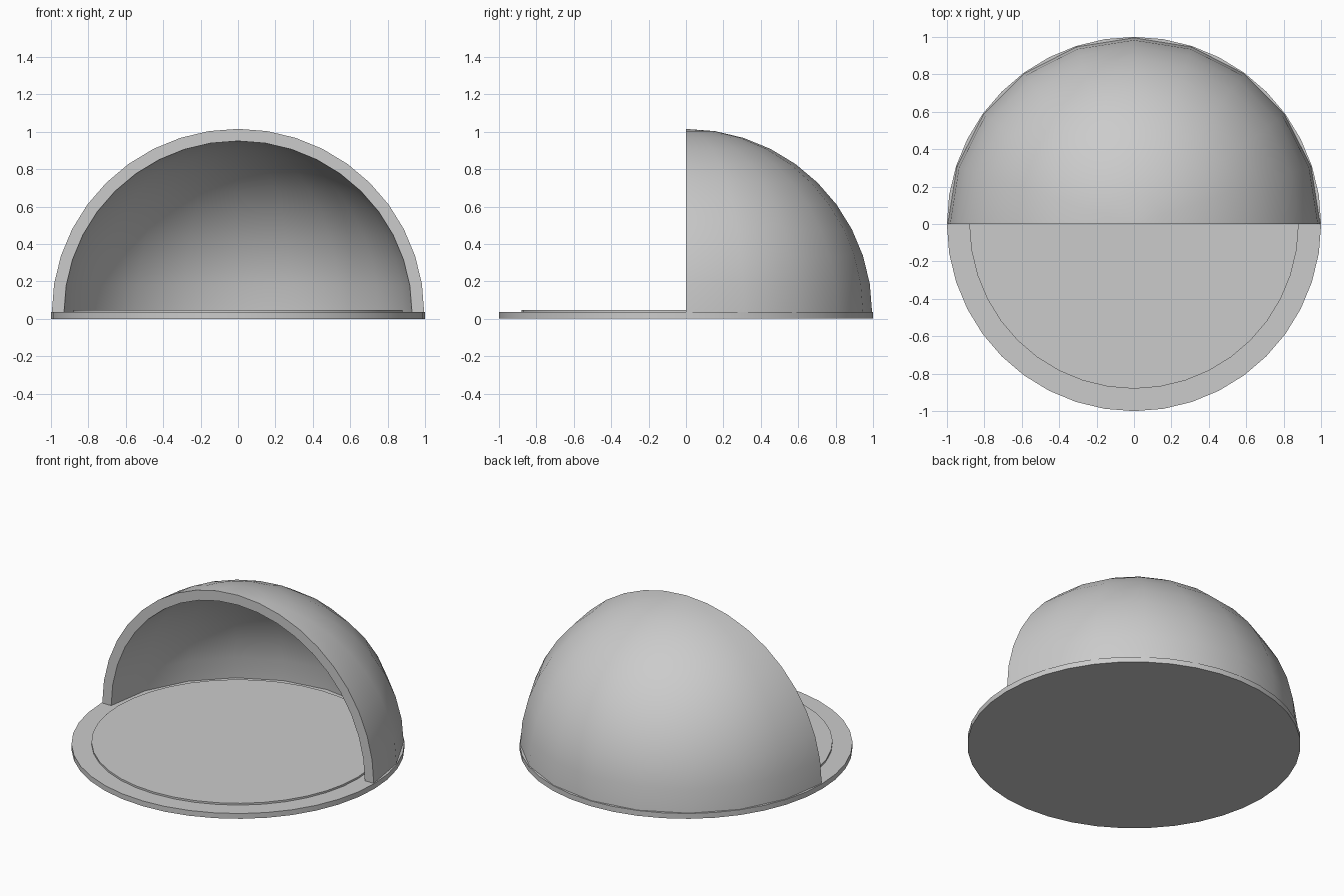
import bpy, bmesh, math

if "Cube" in bpy.data.objects:
    bpy.data.objects.remove(bpy.data.objects["Cube"])


def finish(name, bm):
    bmesh.ops.remove_doubles(bm, verts=bm.verts, dist=1e-5)
    bmesh.ops.recalc_face_normals(bm, faces=bm.faces)
    me = bpy.data.meshes.new(name)
    bm.to_mesh(me)
    bm.free()
    ob = bpy.data.objects.new(name, me)
    bpy.context.collection.objects.link(ob)
    bpy.ops.object.select_all(action='DESELECT')
    ob.select_set(True)
    bpy.context.view_layer.objects.active = ob
    bpy.ops.object.shade_smooth_by_angle(angle=math.radians(30))
    return ob


def spin_profile(name, points, steps, angle, closed):
    # Revolve an (r, z) profile about the z axis, starting from +x
    bm = bmesh.new()
    vs = [bm.verts.new((r, 0, z)) for r, z in points]
    geom = vs + [bm.edges.new((a, b)) for a, b in zip(vs, vs[1:])]
    if closed:
        geom.append(bm.edges.new((vs[-1], vs[0])))
    bmesh.ops.spin(bm, geom=geom, cent=(0, 0, 0), axis=(0, 0, 1),
                   angle=angle, steps=steps, use_duplicate=False)
    bmesh.ops.remove_doubles(bm, verts=bm.verts, dist=1e-5)
    # Cap the cut face of an open sweep
    rim = [e for e in bm.edges if e.is_boundary]
    if rim:
        bmesh.ops.holes_fill(bm, edges=rim, sides=0)
    return finish(name, bm)


# Base plate with a slightly raised floor
spin_profile("base_plate",
             [(0, 0), (1, 0), (1, 0.035), (0.88, 0.035), (0.88, 0.047), (0, 0.047)],
             40, 2 * math.pi, False)

# Half dome shell, open to the front
z0, n = 0.033, 10
arc = [i * math.pi / 2 / n for i in range(n + 1)]
outer = [(0.995 * math.cos(a), z0 + 0.982 * math.sin(a)) for a in arc]
inner = [(0.93 * math.cos(a), z0 + 0.917 * math.sin(a)) for a in reversed(arc)]
spin_profile("half_dome", outer + inner, 10, math.pi, True)
